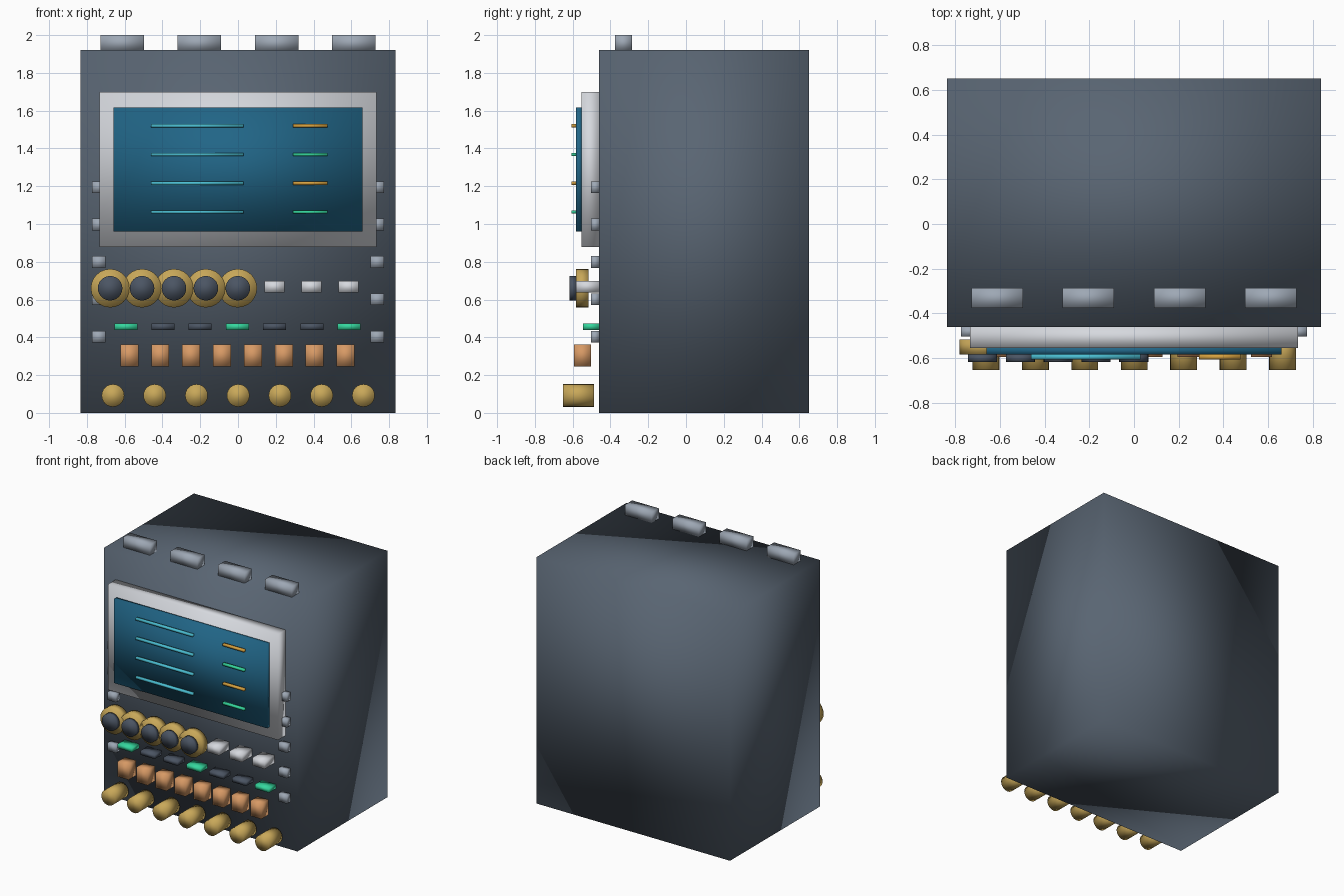
import bpy
import math

cube = bpy.data.objects.get("Cube")
if cube:
    bpy.data.objects.remove(cube, do_unlink=True)


def material(name, *rgb):
    m = bpy.data.materials.new(name)
    m.use_nodes = True
    color = (*rgb, 1)
    m.diffuse_color = color
    m.node_tree.nodes["Principled BSDF"].inputs["Base Color"].default_value = color
    return m


slate = material("slate_grey", 0.10, 0.13, 0.17)
charcoal = material("charcoal", 0.07, 0.09, 0.125)
silver = material("pale_silver", 0.67, 0.69, 0.73)
steel = material("steel_grey", 0.34, 0.39, 0.46)
blue = material("screen_blue", 0.015, 0.13, 0.24)
cyan = material("cyan", 0.07, 0.52, 0.65)
green = material("green", 0.035, 0.68, 0.34)
amber = material("amber", 0.68, 0.36, 0.05)
copper = material("copper_orange", 0.68, 0.32, 0.13)
gold = material("gold", 0.58, 0.39, 0.10)


def finish(name, mat):
    ob = bpy.context.object
    ob.name = name
    ob.data.materials.append(mat)
    bpy.ops.object.shade_smooth()
    return ob


def box(name, mat, x, y, z):
    """Soft-shaded box spanning the given (low, high) pairs."""
    spans = (x, y, z)
    bpy.ops.mesh.primitive_cube_add(size=1, location=[(a + b) / 2 for a, b in spans])
    ob = bpy.context.object
    for v in ob.data.vertices:
        v.co = [c * (b - a) for c, (a, b) in zip(v.co, spans)]
    return finish(name, mat)


def around(c, size):
    return (c - size / 2, c + size / 2)


def drum(name, mat, x, z, radius, y):
    """Cylinder lying along y."""
    bpy.ops.mesh.primitive_cylinder_add(
        vertices=24, radius=radius, depth=y[1] - y[0],
        location=(x, sum(y) / 2, z), rotation=(math.pi / 2, 0, 0))
    return finish(name, mat)


FRONT = -0.46

# Cabinet and top tabs
box("cabinet", slate, (-0.835, 0.835), (FRONT, 0.65), (0, 1.92))
for i in range(4):
    box(f"top_tab_{i}", steel, around(-0.612 + i * 0.408, 0.23), (-0.375, -0.287), (1.915, 2))

# Display
box("screen_bezel", silver, (-0.733, 0.733), (-0.554, FRONT), (0.877, 1.70))
box("screen", blue, (-0.66, 0.66), (-0.583, -0.55), (0.96, 1.617))
for i in range(4):
    z = around(1.52 - i * 0.152, 0.017)
    box(f"long_readout_{i}", cyan, (-0.46, 0.03), (-0.605, -0.583), z)
    box(f"short_readout_{i}", green if i % 2 else amber, (0.29, 0.475), (-0.605, -0.583), z)

# Side clips
for side, sign in (("left", 1), ("right", -1)):
    for i in range(5):
        box(f"{side}_clip_{i}", steel, around(sign * 0.737, 0.072),
            (-0.503, FRONT), around(0.403 + i * 0.198, 0.062))

# Dials
for i in range(5):
    x = -0.677 + i * 0.169
    drum(f"dial_ring_{i}", gold, x, 0.66, 0.102, (-0.583, -0.517))
    drum(f"dial_cap_{i}", charcoal, x, 0.66, 0.065, (-0.617, -0.583))

# Pale switches
for i in range(3):
    box(f"switch_{i}", silver, around(0.193 + i * 0.196, 0.106), (-0.583, FRONT), (0.637, 0.697))

# Indicator row
for i in range(7):
    box(f"indicator_{i}", charcoal if i % 3 else green,
        around(-0.594 + i * 0.197, 0.122), (-0.546, FRONT), (0.44, 0.473))

# Square keys
for i in range(8):
    box(f"key_{i}", copper, around(-0.575 + i * 0.1635, 0.095), (-0.594, -0.504), (0.245, 0.363))

# Bottom sockets
for i in range(7):
    drum(f"socket_{i}", gold, -0.662 + i * 0.221, 0.092, 0.06, (-0.652, -0.488))
